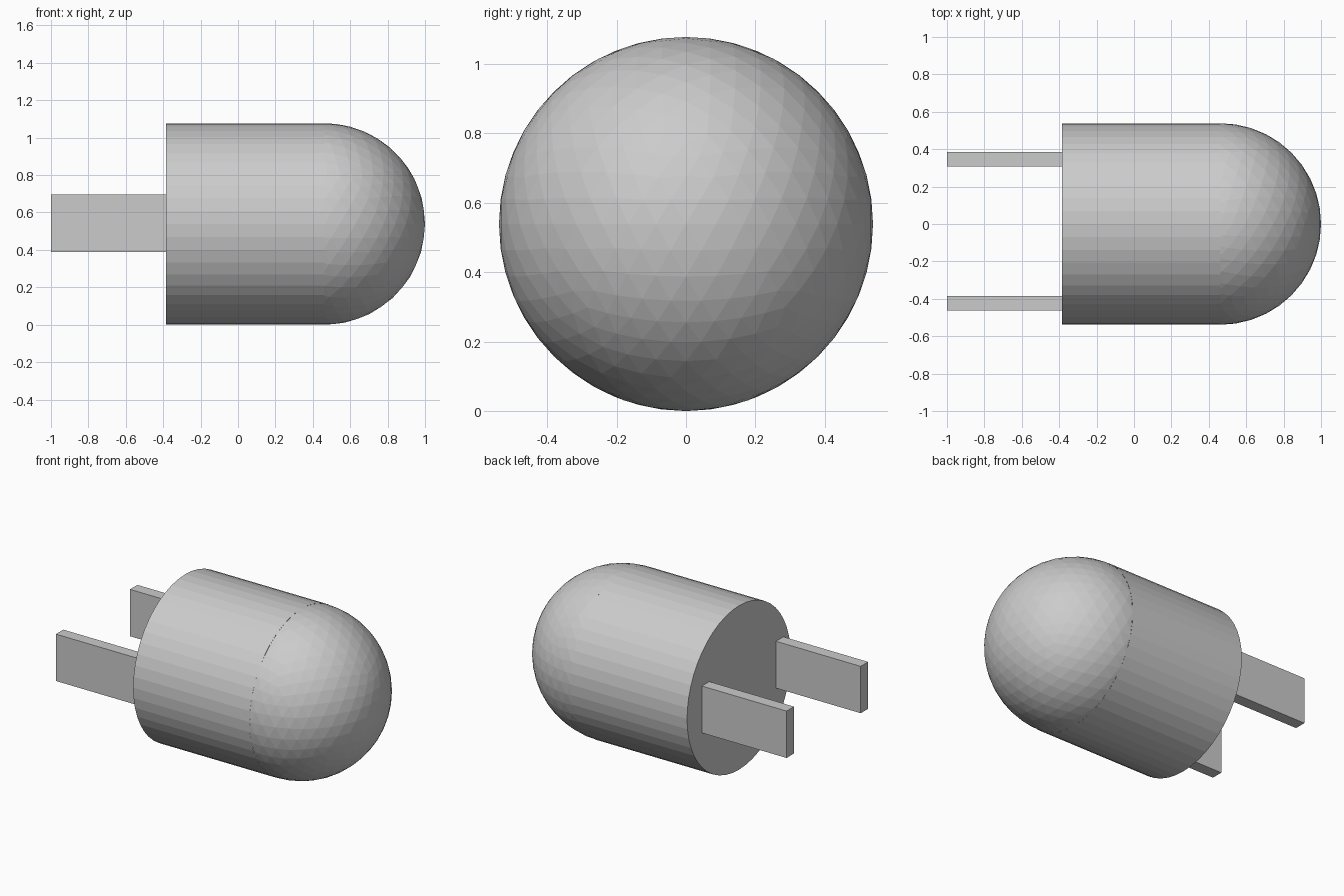
import bpy, bmesh
from math import pi
from mathutils import Matrix, Vector

if "Cube" in bpy.data.objects:
    bpy.data.objects.remove(bpy.data.objects["Cube"])

U = 1 / 13            # model unit: overall length is 26 units
R = 7 * U             # body radius, also the axis height
X_BACK, X_DOME = -5 * U, 6 * U


def add_object(name, bm):
    mesh = bpy.data.meshes.new(name)
    bm.to_mesh(mesh)
    bm.free()
    obj = bpy.data.objects.new(name, mesh)
    bpy.context.collection.objects.link(obj)
    return obj


# Cylindrical body along x, open where the dome joins it
bm = bmesh.new()
place = Matrix.Translation(((X_BACK + X_DOME) / 2, 0, R)) @ Matrix.Rotation(pi / 2, 4, 'Y')
bmesh.ops.create_cone(bm, cap_ends=True, segments=48, radius1=R, radius2=R,
                      depth=X_DOME - X_BACK, matrix=place)
front = [f for f in bm.faces if f.normal.x > 0.9]
bmesh.ops.delete(bm, geom=front, context='FACES_ONLY')
add_object("body", bm)

# Faceted half-sphere dome
bm = bmesh.new()
bmesh.ops.create_icosphere(bm, subdivisions=4, radius=R,
                           matrix=Matrix.Translation((X_DOME, 0, R)))
bmesh.ops.bisect_plane(bm, geom=bm.verts[:] + bm.edges[:] + bm.faces[:],
                       plane_co=(X_DOME, 0, R), plane_no=(1, 0, 0), clear_inner=True)
add_object("dome", bm)

# Two flat prongs behind the body
for name, y in (("left_prong", 4.5 * U), ("right_prong", -5.5 * U)):
    bm = bmesh.new()
    bmesh.ops.create_cube(bm, size=1)
    bmesh.ops.scale(bm, vec=Vector((8 * U, U, 4 * U)), verts=bm.verts)
    bmesh.ops.translate(bm, vec=Vector((-9 * U, y, R + 0.05 * U)), verts=bm.verts)
    add_object(name, bm)
